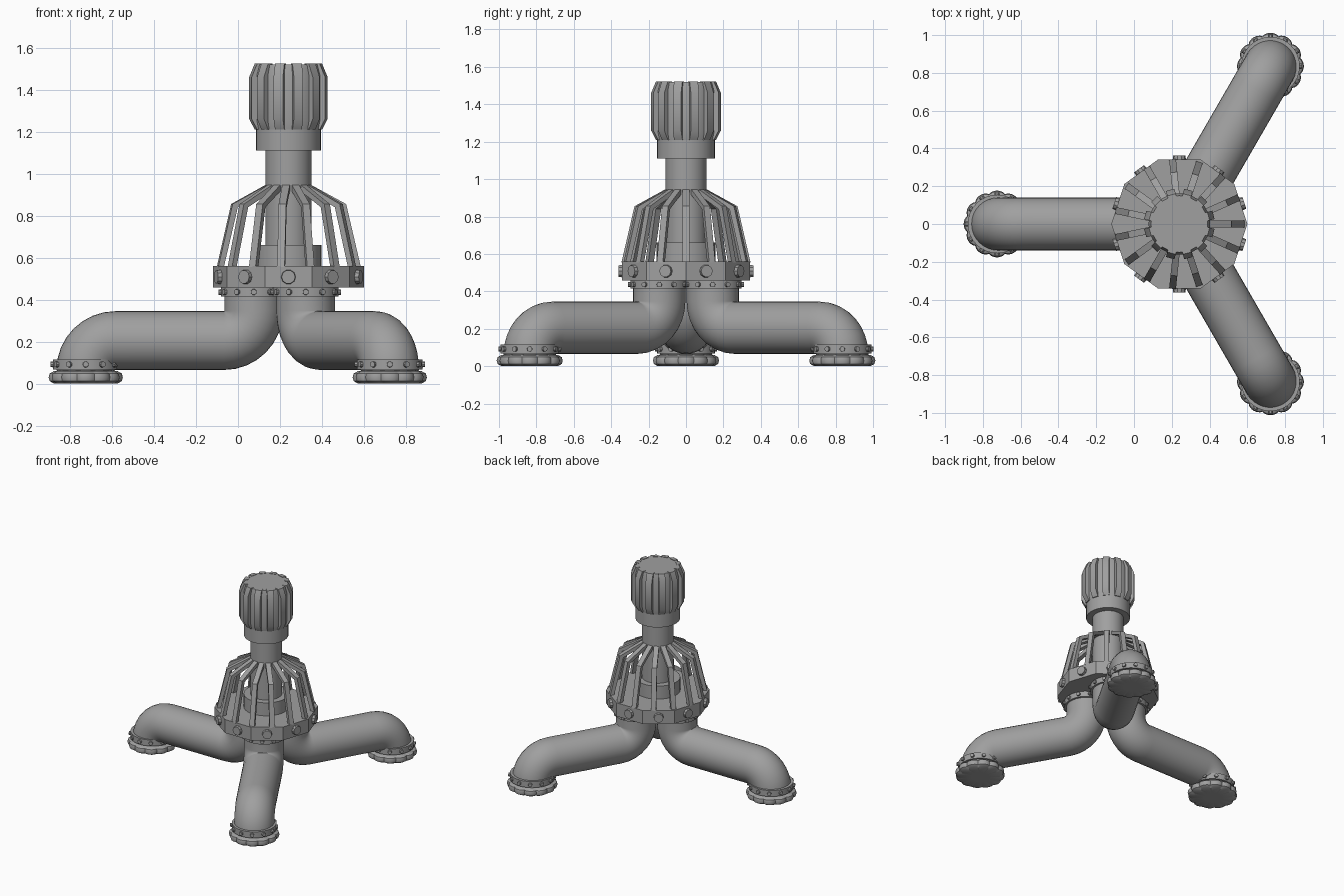
import bpy, bmesh
from math import sin, cos, pi, radians
from mathutils import Matrix, Vector

cube = bpy.data.objects.get("Cube")
if cube:
    bpy.data.objects.remove(cube)

AXIS = Vector((0.24, 0, 0))      # centre line of the tower
LEGS = [pi / 3, pi, -pi / 3]     # directions of the three legs
FOOT = 0.965                     # distance from tower to foot

metal = bpy.data.materials.new("grey metal")
metal.use_nodes = True
metal.diffuse_color = (0.35, 0.35, 0.35, 1)
metal.node_tree.nodes["Principled BSDF"].inputs["Base Color"].default_value = metal.diffuse_color


def finish(name, bm, smooth=True):
    bmesh.ops.recalc_face_normals(bm, faces=bm.faces)
    mesh = bpy.data.meshes.new(name)
    bm.to_mesh(mesh)
    bm.free()
    mesh.materials.append(metal)
    ob = bpy.data.objects.new(name, mesh)
    bpy.context.collection.objects.link(ob)
    if smooth:
        bpy.ops.object.select_all(action='DESELECT')
        ob.select_set(True)
        bpy.context.view_layer.objects.active = ob
        bpy.ops.object.shade_smooth_by_angle(angle=radians(35))
    return ob


def skin(bm, rings):
    """Join closed rings of points into a capped tube."""
    loops = [[bm.verts.new(p) for p in ring] for ring in rings]
    n = len(loops[0])
    for a, b in zip(loops, loops[1:]):
        for i in range(n):
            j = (i + 1) % n
            bm.faces.new((a[i], a[j], b[j], b[i]))
    bm.faces.new(loops[0])
    bm.faces.new(loops[-1])


def lathe(bm, centre, profile, sides=32, shape=lambda a: 1):
    skin(bm, [[centre + Vector((r * shape(a) * cos(a), r * shape(a) * sin(a), z))
               for a in (2 * pi * k / sides for k in range(sides))]
              for r, z in profile])


def fin(bm, centre, angle, profile, width):
    """Extrude a radius/height outline sideways and turn it about the centre."""
    turn = Matrix.Translation(centre) @ Matrix.Rotation(angle, 4, 'Z')
    skin(bm, [[turn @ Vector((r, s * width / 2, z)) for r, z in profile] for s in (-1, 1)])


def studs(bm, centre, count, radius, z, size, depth, phase=0):
    """Ring of bolt heads pointing outwards."""
    for k in range(count):
        place = (Matrix.Translation(centre + Vector((0, 0, z)))
                 @ Matrix.Rotation(phase + 2 * pi * k / count, 4, 'Z')
                 @ Matrix.Translation((radius, 0, 0)) @ Matrix.Rotation(pi / 2, 4, 'Y'))
        bmesh.ops.create_cone(bm, cap_ends=True, segments=10, radius1=size,
                              radius2=size * 0.9, depth=depth, matrix=place)


def flange(name, centre, z0, z1):
    bm = bmesh.new()
    lathe(bm, centre, [(0.155, z0), (0.155, z1)])
    studs(bm, centre, 12, 0.157, (z0 + z1) / 2, 0.015, 0.02)
    finish(name, bm)


# Legs: bent pipe, upper flange, foot flange and scalloped foot
for number, angle in enumerate(LEGS, 1):
    out = Vector((cos(angle), sin(angle), 0))
    side = Vector((-sin(angle), cos(angle), 0))
    up = Vector((0, 0, 1))
    bend, steps, tube, level = 0.142, 8, 0.14, 0.205
    path = [(0.165, 0.44, 0)]
    for k in range(steps + 1):
        t = pi / 2 * k / steps
        path.append((0.165 + bend * (1 - cos(t)), level + bend * (1 - sin(t)), t))
    for k in range(steps + 1):
        t = pi / 2 * k / steps
        path.append((FOOT - bend * (1 - sin(t)), level - bend * (1 - cos(t)), pi / 2 - t))
    rings = []
    for r, z, t in path:
        across = out * cos(t) + up * sin(t)
        rings.append([AXIS + out * r + up * z + (across * cos(a) + side * sin(a)) * tube
                      for a in (2 * pi * k / 32 for k in range(32))])
    bm = bmesh.new()
    skin(bm, rings)
    finish(f"leg_pipe_{number}", bm)

    flange(f"upper_flange_{number}", AXIS + out * 0.165, 0.415, 0.457)
    centre = AXIS + out * FOOT
    flange(f"foot_flange_{number}", centre, 0.068, 0.115)
    bm = bmesh.new()
    lathe(bm, centre, [(0.06, 0.0), (0.145, 0.0), (0.165, 0.012), (0.17, 0.03),
                       (0.165, 0.048), (0.145, 0.06), (0.06, 0.068)], 96,
          lambda a: 0.96 + 0.08 * abs(cos(6 * a)) ** 0.7)
    finish(f"foot_{number}", bm)

# Ten-sided base ring with a bolt on each face
bm = bmesh.new()
lathe(bm, AXIS, [(0.36, 0.457), (0.36, 0.56)], 10)
studs(bm, AXIS, 10, 0.347, 0.508, 0.036, 0.03, pi / 10)
finish("base_ring", bm)

# Central column with its socket and collar
bm = bmesh.new()
lathe(bm, AXIS, [(0.157, 0.55), (0.157, 0.66)])
lathe(bm, AXIS, [(0.11, 0.6), (0.11, 1.13)])
lathe(bm, AXIS, [(0.155, 1.11), (0.155, 1.23)])
finish("column", bm)

# Cage of bent bars
bm = bmesh.new()
for k in range(15):
    fin(bm, AXIS, 2 * pi * k / 15,
        [(0.345, 0.555), (0.275, 0.855), (0.11, 0.945), (0.10, 0.92),
         (0.25, 0.84), (0.318, 0.555)], 0.036)
finish("cage_bars", bm, False)

# Ribbed head
bm = bmesh.new()
lathe(bm, AXIS, [(0.155, 1.21), (0.163, 1.25), (0.163, 1.47), (0.15, 1.52)])
for k in range(12):
    fin(bm, AXIS, 2 * pi * (k + 0.5) / 12,
        [(0.14, 1.21), (0.16, 1.21), (0.187, 1.26), (0.187, 1.46), (0.16, 1.523),
         (0.13, 1.523)], 0.046)
finish("ribbed_head", bm)
